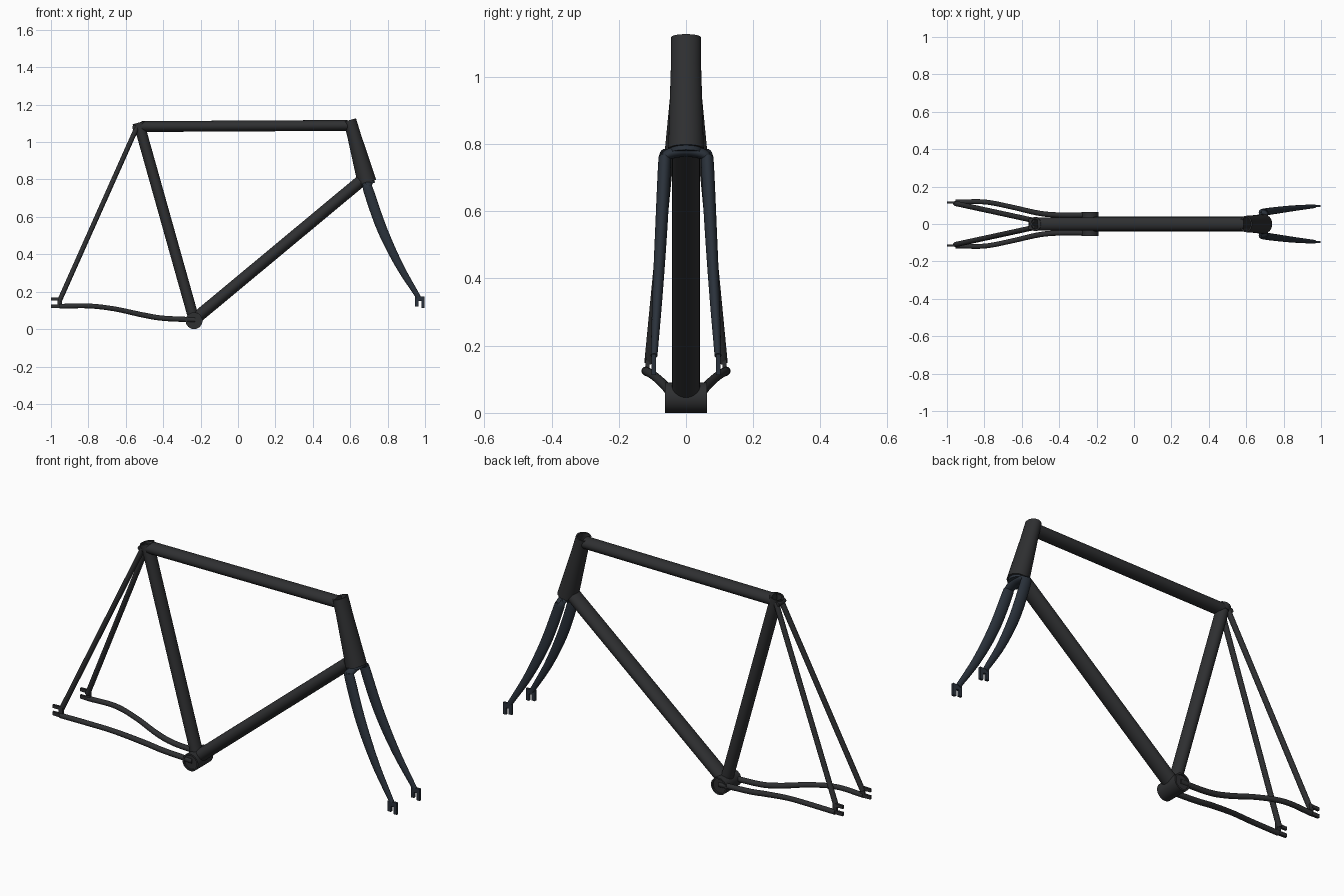
import bpy, bmesh
from math import sin, cos, pi
from mathutils import Vector, Matrix

if "Cube" in bpy.data.objects:
    bpy.data.objects.remove(bpy.data.objects["Cube"])


def material(name, rgb):
    m = bpy.data.materials.new(name)
    m.diffuse_color = (*rgb, 1)
    m.use_nodes = True
    m.node_tree.nodes["Principled BSDF"].inputs["Base Color"].default_value = m.diffuse_color
    return m


FRAME = material("dark_frame", (0.028, 0.029, 0.031))
FORK = material("dark_blue", (0.023, 0.031, 0.043))


def finish(bm, name, mat, mirror=False):
    bmesh.ops.recalc_face_normals(bm, faces=bm.faces)
    me = bpy.data.meshes.new(name)
    bm.to_mesh(me)
    bm.free()
    ob = bpy.data.objects.new(name, me)
    bpy.context.collection.objects.link(ob)
    me.materials.append(mat)
    if mirror:
        mod = ob.modifiers.new("mirror", 'MIRROR')
        mod.use_axis = (False, True, False)
        mod.use_mirror_merge = False
    bpy.ops.object.select_all(action='DESELECT')
    bpy.context.view_layer.objects.active = ob
    ob.select_set(True)
    bpy.ops.object.shade_smooth_by_angle(angle=0.7)
    return ob


def smooth_path(pts, radii, n=6):
    # Catmull-Rom through points (x, y, z, in-plane radius, side radius)
    v = [Vector((*p, *r)) for p, r in zip(pts, radii)]
    v = [2 * v[0] - v[1]] + v + [2 * v[-1] - v[-2]]
    out = []
    for i in range(1, len(v) - 2):
        a, b, c, d = v[i - 1:i + 3]
        for k in range(n):
            t = k / n
            out.append(0.5 * (2 * b + (c - a) * t + (2 * a - 5 * b + 4 * c - d) * t * t
                              + (3 * b - a - 3 * c + d) * t ** 3))
    out.append(v[-2])
    return [Vector(o[:3]) for o in out], [(o[3], o[4]) for o in out]


def tube(name, pts, radii, mat=FRAME, mirror=False, wall=0, ref=(0, 1, 0), sides=32):
    # oval tube along a path; wall > 0 leaves the ends open
    pts = [Vector(p) for p in pts]
    if isinstance(radii, tuple):
        radii = [radii] * len(pts)
    bm = bmesh.new()

    def ring(i, inset):
        t = (pts[min(i + 1, len(pts) - 1)] - pts[max(i - 1, 0)]).normalized()
        w = Vector(ref)
        w = (w - t * w.dot(t)).normalized()
        u = t.cross(w)
        a, b = radii[i][0] - inset, radii[i][1] - inset
        return [bm.verts.new(pts[i] + u * a * cos(2 * pi * k / sides) + w * b * sin(2 * pi * k / sides))
                for k in range(sides)]

    rings = [ring(i, 0) for i in range(len(pts))]
    if wall:
        rings += [ring(i, wall) for i in reversed(range(len(pts)))]
        rings.append(rings[0])
    else:
        bm.faces.new(rings[0])
        bm.faces.new(rings[-1])
    for r, s in zip(rings, rings[1:]):
        for k in range(sides):
            j = (k + 1) % sides
            bm.faces.new((r[k], r[j], s[j], s[k]))
    return finish(bm, name, mat, mirror)


def dropout(name, outline, y, mat, thick=0.012):
    # slotted plate extruded sideways from an x-z outline
    bm = bmesh.new()
    f = bm.faces.new([bm.verts.new((x, y - thick / 2, z)) for x, z in outline])
    ext = bmesh.ops.extrude_face_region(bm, geom=[f])
    bmesh.ops.translate(bm, vec=(0, thick, 0),
                        verts=[g for g in ext['geom'] if isinstance(g, bmesh.types.BMVert)])
    finish(bm, name, mat, True)


# main triangle
tube("bottom_bracket", [(-0.235, -0.063, 0.045), (-0.235, 0.063, 0.045)], (0.045, 0.045),
     wall=0.008, ref=(0, 0, 1))
tube("bracket_core", [(-0.235, -0.055, 0.045), (-0.235, 0.055, 0.045)], (0.038, 0.038), ref=(0, 0, 1))
tube("seat_tube", [(-0.235, 0, 0.05), (-0.53, 0, 1.10)], (0.029, 0.034), wall=0.007)
tube("top_tube", [(-0.515, 0, 1.083), (0.585, 0, 1.089)], (0.029, 0.036))
tube("down_tube", [(-0.235, 0, 0.05), (0.655, 0, 0.79)], (0.032, 0.041))
tube("head_tube", [(0.598, 0, 1.118), (0.622, 0, 1.03), (0.69, 0, 0.785)],
     [(0.034, 0.044), (0.037, 0.045), (0.051, 0.053)], wall=0.008)

# seat clamp behind the seat tube
tube("seat_clamp", [(-0.522, 0, 1.072), (-0.531, 0, 1.104)], (0.034, 0.037), wall=0.006)
tube("clamp_bolt", [(-0.552, -0.03, 1.078), (-0.552, 0.03, 1.078)], (0.013, 0.013), ref=(0, 0, 1), sides=16)

# rear stays
tube("seat_stays", [(-0.54, 0.02, 1.08), (-0.955, 0.11, 0.15)], (0.013, 0.014), mirror=True, sides=20)
path, rad = smooth_path([(-0.955, 0.117, 0.122), (-0.8, 0.118, 0.124), (-0.66, 0.092, 0.108),
                         (-0.51, 0.058, 0.076), (-0.40, 0.048, 0.058), (-0.23, 0.048, 0.05)],
                        [(0.013, 0.013)] * 3 + [(0.014, 0.014)] * 3)
tube("chain_stays", path, rad, mirror=True, sides=20)
dropout("rear_dropouts", [(-0.94, 0.112), (-0.94, 0.17), (-1.0, 0.168), (-1.0, 0.152), (-0.965, 0.152),
                          (-0.965, 0.132), (-1.0, 0.132), (-1.0, 0.114)], 0.115, FRAME)

# fork: crown, shoulders and curved blades
tube("fork_crown", [(0.684, 0, 0.807), (0.694, 0, 0.772)], [(0.042, 0.045), (0.04, 0.05)], FORK)
path, rad = smooth_path([(0.69, -0.068, 0.752), (0.692, -0.05, 0.77), (0.692, 0, 0.779),
                         (0.692, 0.05, 0.77), (0.69, 0.068, 0.752)],
                        [(0.014, 0.022), (0.016, 0.025), (0.017, 0.027), (0.016, 0.025), (0.014, 0.022)])
tube("fork_shoulders", path, rad, FORK, ref=(1, 0, 0))
path, rad = smooth_path([(0.692, 0.063, 0.768), (0.698, 0.064, 0.74), (0.768, 0.074, 0.54),
                         (0.86, 0.085, 0.345), (0.965, 0.095, 0.17)],
                        [(0.02, 0.015), (0.027, 0.019), (0.027, 0.018), (0.021, 0.015), (0.013, 0.010)])
tube("fork_blades", path, rad, FORK, mirror=True, sides=24)
dropout("front_dropouts", [(0.946, 0.175), (0.998, 0.175), (0.998, 0.113), (0.980, 0.113), (0.980, 0.15),
                           (0.964, 0.15), (0.964, 0.120), (0.946, 0.120)], 0.096, FORK)
